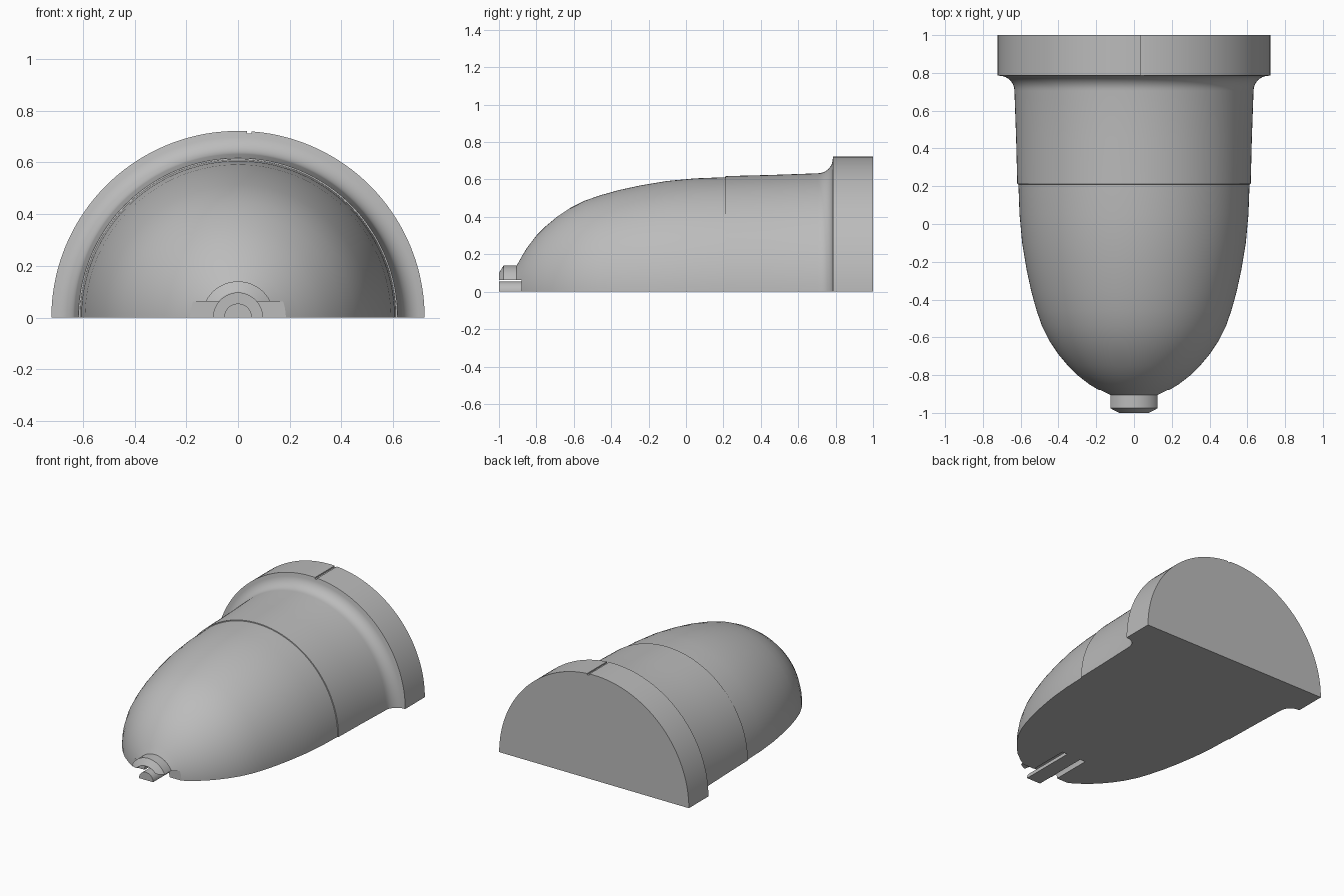
import bpy, bmesh
from math import pi, sin, cos, radians

cube = bpy.data.objects.get("Cube")
if cube:
    bpy.data.objects.remove(cube, do_unlink=True)

grey = bpy.data.materials.new("plain grey")
grey.use_nodes = True
colour = (0.5, 0.5, 0.5, 1)
grey.diffuse_color = colour
grey.node_tree.nodes["Principled BSDF"].inputs["Base Color"].default_value = colour


def add_object(name, bm):
    bmesh.ops.recalc_face_normals(bm, faces=bm.faces)
    mesh = bpy.data.meshes.new(name)
    bm.to_mesh(mesh)
    bm.free()
    mesh.materials.append(grey)
    obj = bpy.data.objects.new(name, mesh)
    bpy.context.collection.objects.link(obj)
    return obj


def half_lathe(name, profile, steps):
    """Solid half turn about the y axis, flat on z = 0."""
    bm = bmesh.new()
    rings = [[bm.verts.new((r * cos(pi * i / steps), y, r * sin(pi * i / steps)))
              for i in range(steps + 1)] for y, r in profile]
    for a, b in zip(rings, rings[1:]):
        for i in range(steps):
            bm.faces.new((a[i], a[i + 1], b[i + 1], b[i]))
    bm.faces.new(rings[0])
    bm.faces.new(rings[-1])
    bm.faces.new([r[0] for r in rings] + [r[-1] for r in reversed(rings)])
    return add_object(name, bm)


def box(name, low, high):
    bm = bmesh.new()
    bmesh.ops.create_cube(bm, size=1)
    for v in bm.verts:
        v.co = [h if c > 0 else l for c, l, h in zip(v.co, low, high)]
    return add_object(name, bm)


def cut(target, cutter):
    cutter.hide_render = True
    mod = target.modifiers.new("cut", 'BOOLEAN')
    mod.operation, mod.solver, mod.object = 'DIFFERENCE', 'EXACT', cutter
    bpy.context.view_layer.objects.active = target
    bpy.ops.object.modifier_apply(modifier=mod.name)
    bpy.data.objects.remove(cutter, do_unlink=True)


def smooth(obj):
    bpy.ops.object.select_all(action='DESELECT')
    obj.select_set(True)
    bpy.context.view_layer.objects.active = obj
    bpy.ops.object.shade_smooth_by_angle(angle=radians(28))


# Chamfered nose collar, domed shell, stepped sleeve, filleted flange
nose = [(-1, 0.1), (-0.975, 0.14), (-0.905, 0.14)]
dome = [(-0.88, 0.185), (-0.85, 0.235), (-0.8, 0.3), (-0.75, 0.35),
        (-0.69, 0.4), (-0.62, 0.447), (-0.54, 0.487), (-0.46, 0.515),
        (-0.36, 0.543), (-0.24, 0.569), (-0.1, 0.592), (0.05, 0.606),
        (0.21, 0.612)]
sleeve = [(0.211, 0.618), (0.45, 0.624)]
fillet = [(0.705 + 0.08 * sin(a), 0.713 - 0.08 * cos(a))
          for a in [pi / 2 * i / 8 for i in range(9)]]
flange = [(0.787, 0.722), (1, 0.722)]
body = half_lathe("body_shell", nose + dome + sleeve + fillet + flange, 72)

# Side notches under the collar, bore round the pin, groove over the flange
cut(body, box("notch_cutter", (-0.4, -1.2, -0.1), (0.4, -0.88, 0.062)))
bm = bmesh.new()
bmesh.ops.create_cone(bm, cap_ends=True, segments=48, radius1=0.095,
                      radius2=0.095, depth=0.6)
for v in bm.verts:
    x, y, z = v.co
    v.co = (x, z - 0.9, y)
cut(body, add_object("bore_cutter", bm))
cut(body, box("groove_cutter", (0.035, 0.7, 0.712), (0.052, 1.1, 0.8)))
smooth(body)

# Centre pin inside the bore
pin = half_lathe("centre_pin", [(-1, 0.054), (-0.59, 0.054)], 24)
smooth(pin)
